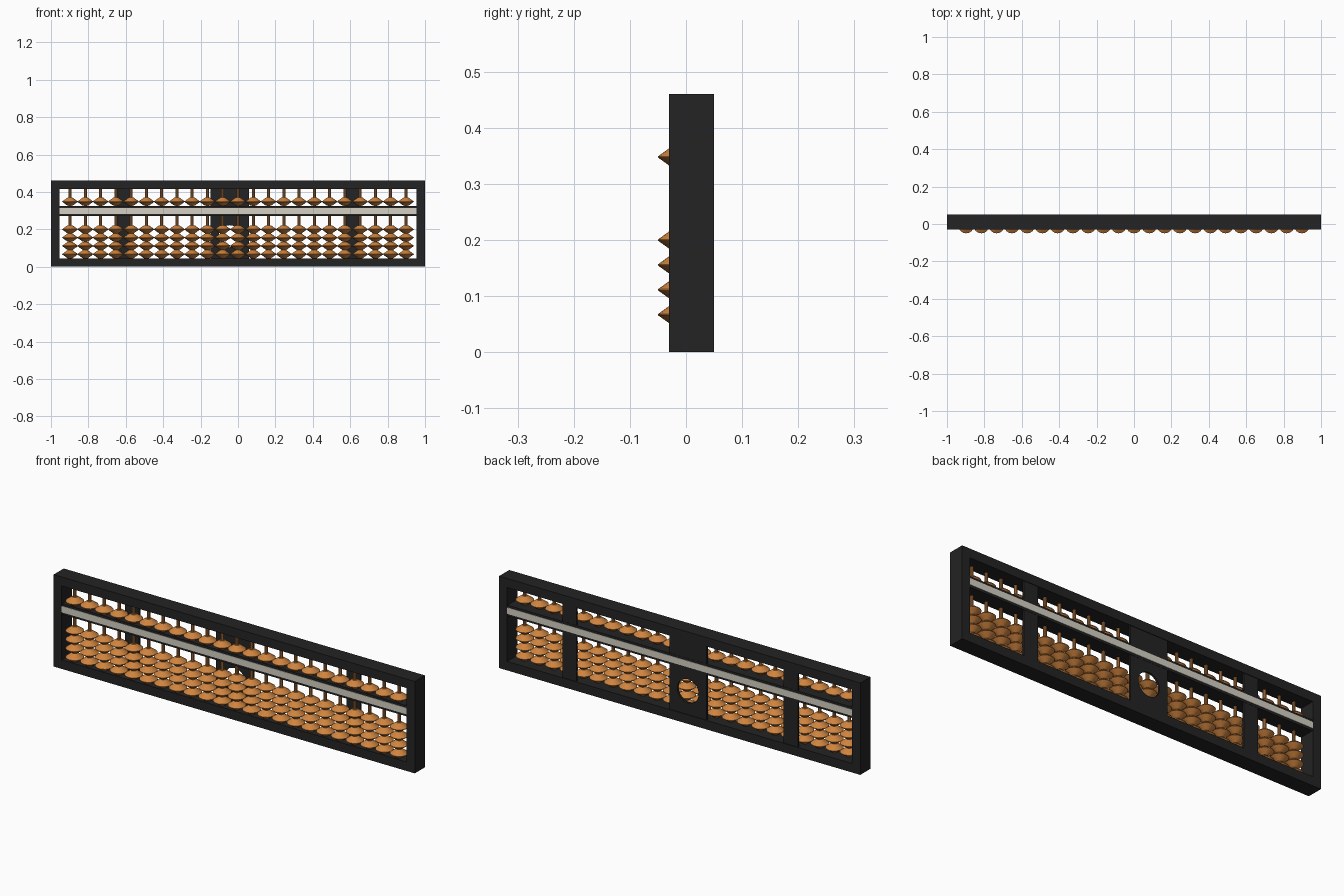
import bpy, bmesh, math

if "Cube" in bpy.data.objects:
    bpy.data.objects.remove(bpy.data.objects["Cube"])


def material(name, color):
    m = bpy.data.materials.new(name)
    m.diffuse_color = (*color, 1)
    m.use_nodes = True
    m.node_tree.nodes["Principled BSDF"].inputs["Base Color"].default_value = m.diffuse_color
    return m


BLACK = material("black_lacquer", (0.017, 0.017, 0.017))
WOOD = material("orange_wood", (0.62, 0.23, 0.05))
ROD = material("bamboo", (0.48, 0.19, 0.05))
IVORY = material("ivory_inlay", (0.66, 0.63, 0.54))


def box(name, x, y, z, mat):
    """Box from (min, max) ranges on each axis."""
    bm = bmesh.new()
    bmesh.ops.create_cube(bm, size=1)
    for v in bm.verts:
        v.co = [r[0] + (c + 0.5) * (r[1] - r[0]) for c, r in zip(v.co, (x, y, z))]
    me = bpy.data.meshes.new(name)
    bm.to_mesh(me)
    bm.free()
    ob = bpy.data.objects.new(name, me)
    bpy.context.collection.objects.link(ob)
    me.materials.append(mat)
    return ob


def lathe(name, profile, sides, loc, mat):
    """Closed solid from (radius, height) rings around z."""
    n = len(profile)
    verts = [(r * math.cos(2 * math.pi * i / sides), r * math.sin(2 * math.pi * i / sides), h)
             for r, h in profile for i in range(sides)]
    faces = [(k * sides + i, k * sides + (i + 1) % sides,
              (k + 1) * sides + (i + 1) % sides, (k + 1) * sides + i)
             for k in range(n - 1) for i in range(sides)]
    faces += [tuple(reversed(range(sides))), tuple(range((n - 1) * sides, n * sides))]
    me = bpy.data.meshes.new(name)
    me.from_pydata(verts, [], faces)
    ob = bpy.data.objects.new(name, me)
    ob.location = loc
    bpy.context.collection.objects.link(ob)
    me.materials.append(mat)
    bpy.ops.object.select_all(action='DESELECT')
    ob.select_set(True)
    bpy.context.view_layer.objects.active = ob
    bpy.ops.object.shade_smooth_by_angle(angle=math.radians(35))
    return ob


def array(ob, count, offset):
    m = ob.modifiers.new("repeat", 'ARRAY')
    m.count = count
    m.use_relative_offset = False
    m.use_constant_offset = True
    m.constant_offset_displace = offset


DEPTH = (-0.03, 0.05)
H, T = 0.46, 0.045
IN = 1 - T

# outer frame
box("frame_bottom", (-1, 1), DEPTH, (0, T), BLACK)
box("frame_top", (-1, 1), DEPTH, (H - T, H), BLACK)
box("frame_left", (-1, -IN), DEPTH, (T, H - T), BLACK)
box("frame_right", (IN, 1), DEPTH, (T, H - T), BLACK)

# reckoning beam with an inlaid strip on both faces
box("beam", (-IN, IN), (-0.028, 0.048), (0.272, 0.326), BLACK)
box("beam_strip_front", (-IN, IN), (-0.03, -0.0275), (0.283, 0.315), IVORY)
box("beam_strip_back", (-IN, IN), (0.0475, 0.05), (0.283, 0.315), IVORY)

# back braces, the middle one with a round hole
PLATE = (0.037, 0.047)
for side, x in (("left", -0.613), ("right", 0.613)):
    box("back_brace_" + side, (x - 0.039, x + 0.039), PLATE, (T, H - T), BLACK)
middle = box("back_brace_middle", (-0.147, 0.058), PLATE, (T, H - T), BLACK)
cutter = lathe("hole_cutter", [(0.059, -0.05), (0.059, 0.05)], 32, (-0.044, 0.042, 0.163), BLACK)
cutter.rotation_euler.x = math.pi / 2
cutter.hide_render = True
cutter.hide_set(True)
cut = middle.modifiers.new("hole", 'BOOLEAN')
cut.operation = 'DIFFERENCE'
cut.object = cutter

# rods and double-cone beads
COLS, X0, Y = 23, -0.898, -0.008
STEP = -2 * X0 / (COLS - 1)
PITCH = 0.0443
rods = lathe("rods", [(0.008, T - 0.005), (0.008, H - T + 0.005)], 10, (X0, Y, 0), ROD)
array(rods, COLS, (STEP, 0, 0))

BEAD = [(0.013, -0.0218), (0.042, -0.001), (0.042, 0.001), (0.013, 0.0218)]
upper = lathe("upper_beads", BEAD, 16, (X0, Y, 0.348), WOOD)
array(upper, COLS, (STEP, 0, 0))
lower = lathe("lower_beads", BEAD, 16, (X0, Y, 0.067), WOOD)
array(lower, 4, (0, 0, PITCH))
array(lower, COLS, (STEP, 0, 0))
